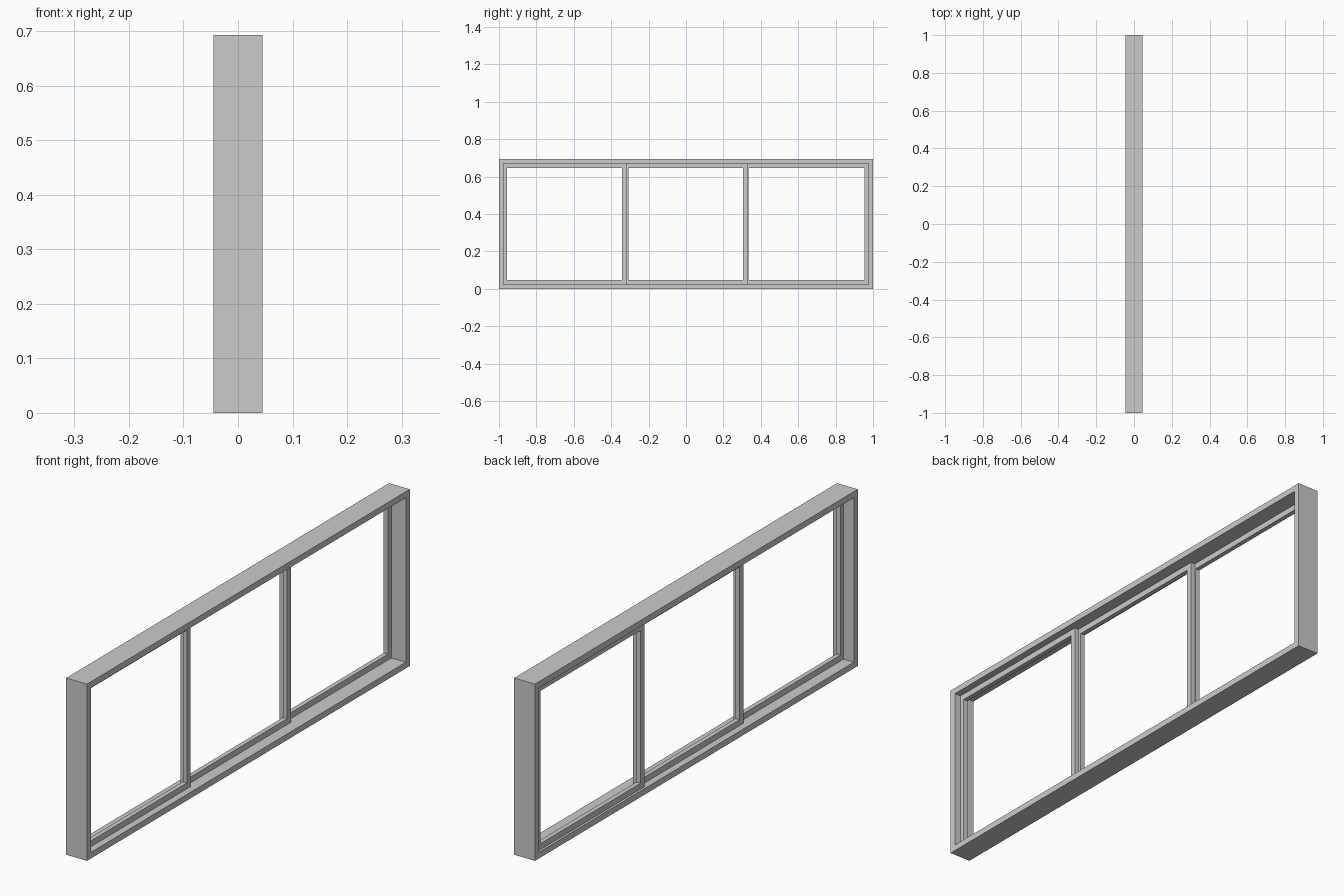
import bpy, bmesh

if "Cube" in bpy.data.objects:
    bpy.data.objects.remove(bpy.data.objects["Cube"])


def ring(name, x0, x1, y0, y1, z0, z1, side, rail):
    """Rectangular frame in the YZ plane, extruded from x0 to x1."""
    outer = [(y0, z0), (y1, z0), (y1, z1), (y0, z1)]
    inner = [(y0 + side, z0 + rail), (y1 - side, z0 + rail),
             (y1 - side, z1 - rail), (y0 + side, z1 - rail)]
    bm = bmesh.new()
    ob, ib, of, inf = [[bm.verts.new((x, y, z)) for y, z in loop]
                       for x in (x0, x1) for loop in (outer, inner)]
    for i in range(4):
        j = (i + 1) % 4
        for a, b in ((ob, ib), (ib, inf), (inf, of), (of, ob)):
            bm.faces.new((a[i], a[j], b[j], b[i]))
    bmesh.ops.recalc_face_normals(bm, faces=bm.faces)
    mesh = bpy.data.meshes.new(name)
    bm.to_mesh(mesh)
    bm.free()
    obj = bpy.data.objects.new(name, mesh)
    bpy.context.collection.objects.link(obj)
    return obj


# Outer window frame
ring("outer_frame", -0.045, 0.045, -1, 1, 0, 0.693, 0.024, 0.024)

# Three sliding sashes, each one track further back
sashes = [("left_sash", -0.98, -0.319),
          ("middle_sash", -0.33, 0.328),
          ("right_sash", 0.31, 0.977)]
depth = 0.018
for i, (name, y0, y1) in enumerate(sashes):
    front = depth * (1 - i)
    ring(name, front - depth, front, y0, y1, 0.023, 0.67, 0.023, 0.024)
